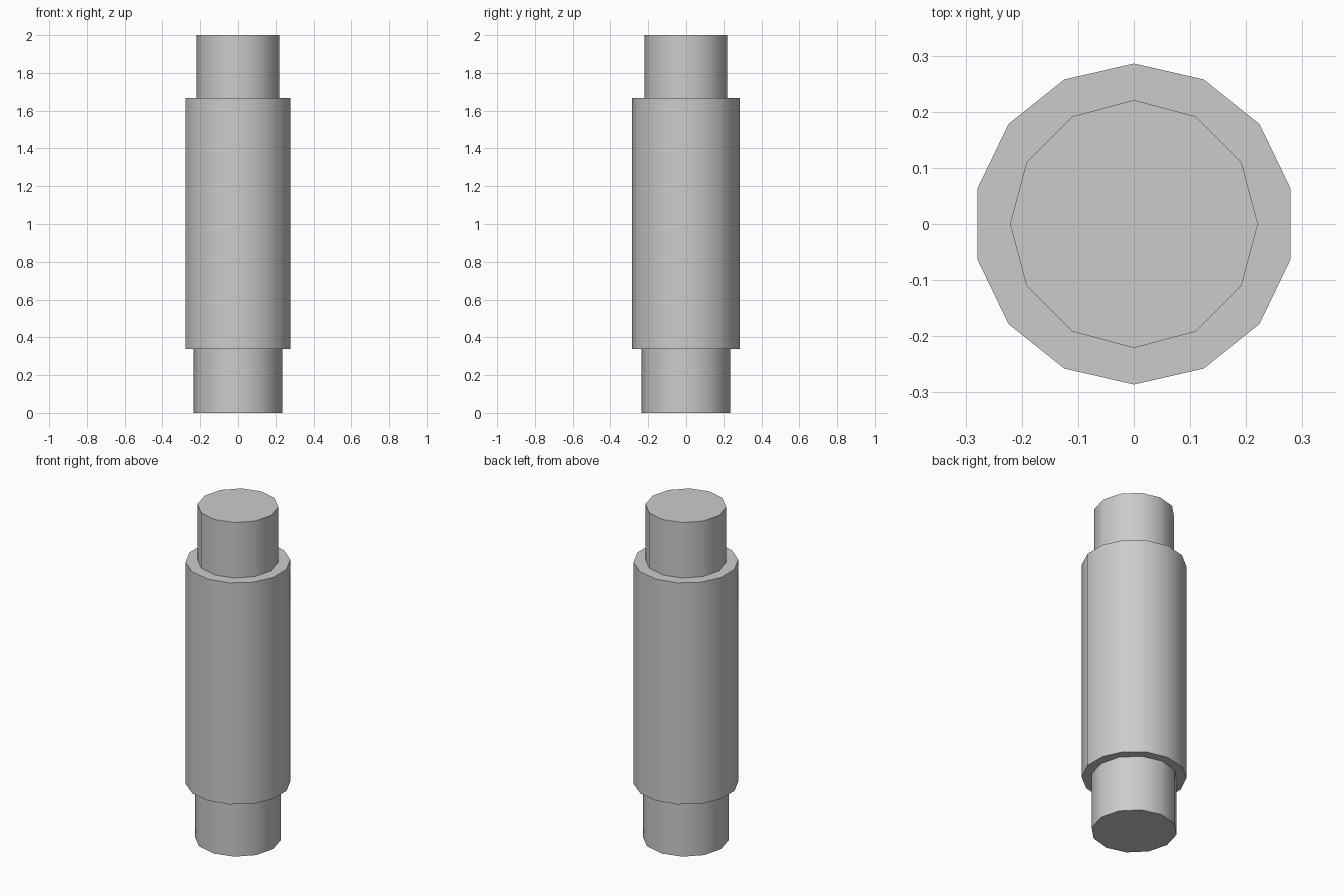
import bpy
import bmesh
import math

if "Cube" in bpy.data.objects:
    bpy.data.objects.remove(bpy.data.objects["Cube"])


def cylinder(name, radius, sides, z0, z1):
    """Upright capped prism with a corner on the +y axis, smooth round the side."""
    bm = bmesh.new()
    ring = []
    for i in range(sides):
        a = math.pi / 2 + 2 * math.pi * i / sides
        ring.append(bm.verts.new((radius * math.cos(a), radius * math.sin(a), z0)))
    base = bm.faces.new(ring)
    top = bmesh.ops.extrude_face_region(bm, geom=[base], use_keep_orig=True)["geom"]
    bmesh.ops.translate(bm, vec=(0, 0, z1 - z0),
                        verts=[v for v in top if isinstance(v, bmesh.types.BMVert)])
    bmesh.ops.recalc_face_normals(bm, faces=bm.faces)
    mesh = bpy.data.meshes.new(name)
    bm.to_mesh(mesh)
    bm.free()
    obj = bpy.data.objects.new(name, mesh)
    bpy.context.collection.objects.link(obj)
    bpy.ops.object.select_all(action='DESELECT')
    obj.select_set(True)
    bpy.context.view_layer.objects.active = obj
    bpy.ops.object.shade_smooth_by_angle(angle=math.radians(40))
    return obj


# Wide outer sleeve
cylinder("outer_sleeve", 0.286, 14, 0.337, 1.667)
# Narrower ends, seated slightly inside the sleeve
cylinder("lower_end", 0.235, 12, 0.0, 0.35)
cylinder("upper_end", 0.221, 12, 1.655, 2.0)
